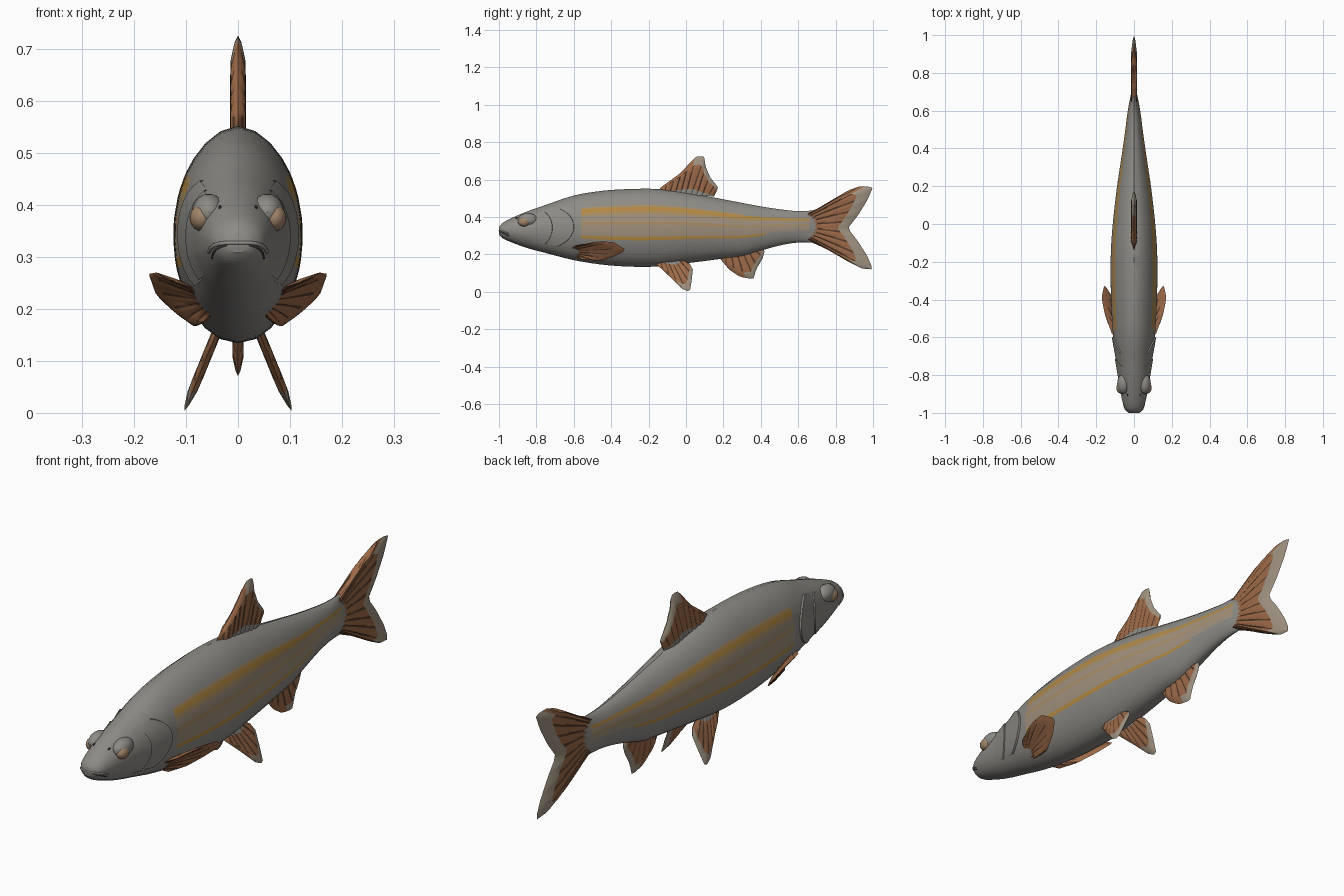
import bpy, bmesh
from mathutils import Vector

if "Cube" in bpy.data.objects:
    bpy.data.objects.remove(bpy.data.objects["Cube"], do_unlink=True)


def material(name, r, g, b):
    mat = bpy.data.materials.new(name)
    mat.use_nodes = True
    mat.diffuse_color = (r, g, b, 1)
    mat.node_tree.nodes["Principled BSDF"].inputs["Base Color"].default_value = (r, g, b, 1)
    return mat


GREY = material("scale grey", .27, .26, .238)
FLANK = material("warm flank", .35, .28, .205)
GOLD = material("gold stripe", .45, .25, .055)
FADED = material("faded gold", .39, .265, .125)
BROWN = material("fin brown", .34, .145, .065)
RIM = material("fin rim", .35, .29, .22)
RAY = material("dark fin ray", .09, .045, .025)
EYE = material("eye tan", .35, .23, .14)
MOUTH = material("mouth shadow", .06, .055, .05)


def finish(name, bm, mats, angle=0.6):
    """Turn a bmesh into a shaded object."""
    bmesh.ops.recalc_face_normals(bm, faces=bm.faces)
    mesh = bpy.data.meshes.new(name)
    bm.to_mesh(mesh)
    bm.free()
    for mat in mats:
        mesh.materials.append(mat)
    obj = bpy.data.objects.new(name, mesh)
    bpy.context.collection.objects.link(obj)
    bpy.ops.object.select_all(action="DESELECT")
    obj.select_set(True)
    bpy.context.view_layer.objects.active = obj
    bpy.ops.object.shade_smooth_by_angle(angle=angle)


# Body stations: y, top, bottom, half width
STATIONS = [Vector(s) for s in (
    (-1, .345, .308, .02), (-.985, .365, .29, .042), (-.95, .387, .272, .058),
    (-.85, .43, .235, .08), (-.75, .465, .208, .092), (-.6, .515, .17, .11),
    (-.45, .54, .146, .12), (-.3, .55, .135, .124), (-.15, .55, .136, .123),
    (0, .532, .153, .113), (.2, .495, .178, .09), (.3, .476, .19, .075),
    (.4, .457, .22, .06), (.5, .442, .248, .046), (.6, .432, .264, .033),
    (.72, .438, .262, .01))]


def station(y):
    """Smoothly interpolate top, bottom and half width along the body."""
    i = 0
    while i < len(STATIONS) - 2 and y > STATIONS[i + 1][0]:
        i += 1

    def slope(k):
        a, b = STATIONS[max(k - 1, 0)], STATIONS[min(k + 1, len(STATIONS) - 1)]
        return (b - a) / (b[0] - a[0])

    a, b = STATIONS[i], STATIONS[i + 1]
    d = b[0] - a[0]
    t = (y - a[0]) / d
    p = (a * (2*t**3 - 3*t*t + 1) + slope(i) * d * (t**3 - 2*t*t + t)
         + b * (3*t*t - 2*t**3) + slope(i + 1) * d * (t**3 - t*t))
    return p[1], p[2], p[3]


def surface(y, f, side, lift=0):
    """Point on the body at station y and height fraction f."""
    top, bottom, half = station(y)
    width = half * max(4 * f * (1 - f), 0) ** (.5 if f < .5 else .56)
    return Vector((side * (width + lift), y, bottom + f * (top - bottom)))


# Body: lofted rings whose rows follow the stripe edges
ROWS = [0, .02, .07, .14, .24, .34, .385, .46, .54, .58, .67, .71, .765, .79, .85, .92, .975, 1]
BANDS = {5: 2, 6: 1, 7: 1, 8: 3, 9: 1, 10: 3, 11: 2, 12: 3}
ENDS = {5: .42, 12: .3}
ring_y = [-1, -.994, -.985, -.97] + [-.95 + i * 1.67 / 56 for i in range(57)]
bm = bmesh.new()
rings = []
for y in ring_y:
    left = [bm.verts.new(surface(y, f, 1)) for f in ROWS]
    right = [bm.verts.new(surface(y, f, -1)) for f in ROWS[-2:0:-1]]
    rings.append(left + right)
count = len(rings[0])
for n, (a, b) in enumerate(zip(rings, rings[1:])):
    y = (ring_y[n] + ring_y[n + 1]) / 2
    for k in range(count):
        j = (k + 1) % count
        face = bm.faces.new((a[k], a[j], b[j], b[k]))
        row = k if k < len(ROWS) - 1 else count - 1 - k
        if -.55 < y < ENDS.get(row, .65):
            face.material_index = BANDS.get(row, 0)
bm.faces.new(rings[0])
bm.faces.new(rings[-1])
finish("body", bm, [GREY, FLANK, GOLD, FADED])


# Gill covers: raised shells with a curved rear edge
def gill_plate(name, side, front, rear, bend, lift):
    bm = bmesh.new()
    grid = []
    for i in range(13):
        f = .18 + .68 * i / 12
        edge = rear - bend * ((f - .52) / .34) ** 2
        line = [bm.verts.new(surface(front + (edge - front) * u, f, side, lift * u - .001))
                for u in (0, .35, .7, 1)]
        line.append(bm.verts.new(surface(edge + .004, f, side, -.01)))
        grid.append(line)
    for a, b in zip(grid, grid[1:]):
        for k in range(4):
            bm.faces.new((a[k], a[k + 1], b[k + 1], b[k]))
    finish(name, bm, [GREY])


def ellipsoid(name, centre, radii, mat):
    bm = bmesh.new()
    bmesh.ops.create_uvsphere(bm, u_segments=16, v_segments=10, radius=1)
    bmesh.ops.scale(bm, vec=radii, verts=bm.verts)
    bmesh.ops.translate(bm, vec=centre, verts=bm.verts)
    finish(name, bm, [mat])


# Head details: gill plates, eyes under brow bulges, nostrils
for side, label in ((1, "left"), (-1, "right")):
    gill_plate(label + "_gill_cover", side, -.74, -.6, .085, .008)
    gill_plate(label + "_cheek_plate", side, -.82, -.715, .04, .006)
    ellipsoid(label + "_eye_socket", (side * .056, -.845, .385), (.033, .055, .036), GREY)
    ellipsoid(label + "_eye", (side * .07, -.866, .375), (.023, .032, .026), EYE)
    ellipsoid(label + "_nostril", surface(-.905, .92, side), (.003, .008, .004), MOUTH)


# Mouth line and upper lip wrapped round the snout
def tube(name, points, radius, mat):
    curve = bpy.data.curves.new(name, "CURVE")
    curve.dimensions = "3D"
    curve.bevel_depth = radius
    curve.bevel_resolution = 2
    spline = curve.splines.new("POLY")
    spline.points.add(len(points) - 1)
    for p, q in zip(spline.points, points):
        p.co = (*q, 1)
    curve.materials.append(mat)
    bpy.context.collection.objects.link(bpy.data.objects.new(name, curve))


def snout_line(rise):
    path = [(-.945, .23), (-.965, .28), (-.98, .33), (-.991, .37), (-.998, .4)]
    half = [surface(y, f + rise, 1) for y, f in path]
    return half + [Vector((-p.x, p.y, p.z)) for p in reversed(half)]


tube("mouth_line", snout_line(0), .002, MOUTH)
tube("upper_lip", snout_line(.1), .004, GREY)


# Fins: fans of rays between a root line and an outer edge, thin only at the rim
def along(points, t):
    pts = [Vector(p) for p in points]
    lengths = [(b - a).length for a, b in zip(pts, pts[1:])]
    goal = t * sum(lengths)
    for a, b, size in zip(pts, pts[1:], lengths):
        if goal <= size:
            return a.lerp(b, goal / size)
        goal -= size
    return pts[-1]


def fin(name, root, edge, place, thick, rays, rim=(2, 2)):
    cols = [(k + s) / rays for k in range(rays) for s in (0, .4, .78)] + [1]
    rows = [0, .15, .4, .62, .78, .94, 1]
    bm = bmesh.new()
    for flip in (1, -1):
        grid = []
        for c, t in enumerate(cols):
            a, b = along(root, t), along(edge, t)
            line = []
            for v in rows:
                y, z = a.lerp(b, v)
                depth = thick * min(1, 4 * (1 - v)) ** .6 * min(1, 7 * t, 7 * (1 - t))
                depth *= .8 if c % 3 == 2 else 1
                line.append(bm.verts.new((place(y, z, v) + flip * depth, y, z)))
            grid.append(line)
        for c in range(len(cols) - 1):
            for r in range(len(rows) - 1):
                face = bm.faces.new((grid[c][r], grid[c + 1][r],
                                     grid[c + 1][r + 1], grid[c][r + 1]))
                if r == 0:
                    face.material_index = 3
                elif r >= 4 and rim[0] < cols[c] < rim[1]:
                    face.material_index = 1
                elif c % 3 == 2 and r < 4:
                    face.material_index = 2
    bmesh.ops.remove_doubles(bm, verts=bm.verts, dist=1e-4)
    bmesh.ops.holes_fill(bm, edges=[e for e in bm.edges if e.is_boundary], sides=0)
    finish(name, bm, [BROWN, RIM, RAY, GREY], .5)


def middle(y, z, v):
    return 0


fin("dorsal_fin", [(-.14, .53), (.15, .51)],
    [(-.14, .555), (-.03, .635), (.03, .70), (.06, .727), (.097, .722), (.105, .67),
     (.13, .61), (.172, .56), (.16, .53)], middle, .015, 10, (.46, .93))
fin("tail_fin", [(.61, .41), (.61, .29)],
    [(.68, .435), (.78, .48), (.86, .54), (.93, .565), (1, .562), (.97, .49), (.92, .41),
     (.865, .34), (.92, .27), (.97, .19), (1, .12), (.94, .125), (.87, .16), (.79, .21),
     (.68, .262)], middle, .016, 15, (.24, .76))
fin("anal_fin", [(.19, .21), (.38, .245)],
    [(.18, .18), (.23, .12), (.29, .08), (.36, .068), (.375, .12), (.41, .18), (.422, .225),
     (.40, .24)], middle, .011, 7, (.4, .93))
for side, label in ((1, "left"), (-1, "right")):
    fin(label + "_pelvic_fin", [(-.15, .165), (-.02, .175)],
        [(-.16, .15), (-.08, .075), (-.02, .015), (.02, 0), (.03, .06), (.037, .12),
         (.02, .15)], lambda y, z, v: side * (.045 + .41 * (.145 - z)), .01, 7, (.4, .93))
    fin(label + "_pectoral_fin", [(-.63, .235), (-.6, .195)],
        [(-.58, .25), (-.47, .27), (-.39, .267), (-.32, .225), (-.38, .19), (-.46, .165),
         (-.56, .175)],
        lambda y, z, v: side * (.074 + .72 * (z - .165) + .22 * (y + .5) - .03 * (1 - v)),
        .01, 8)
